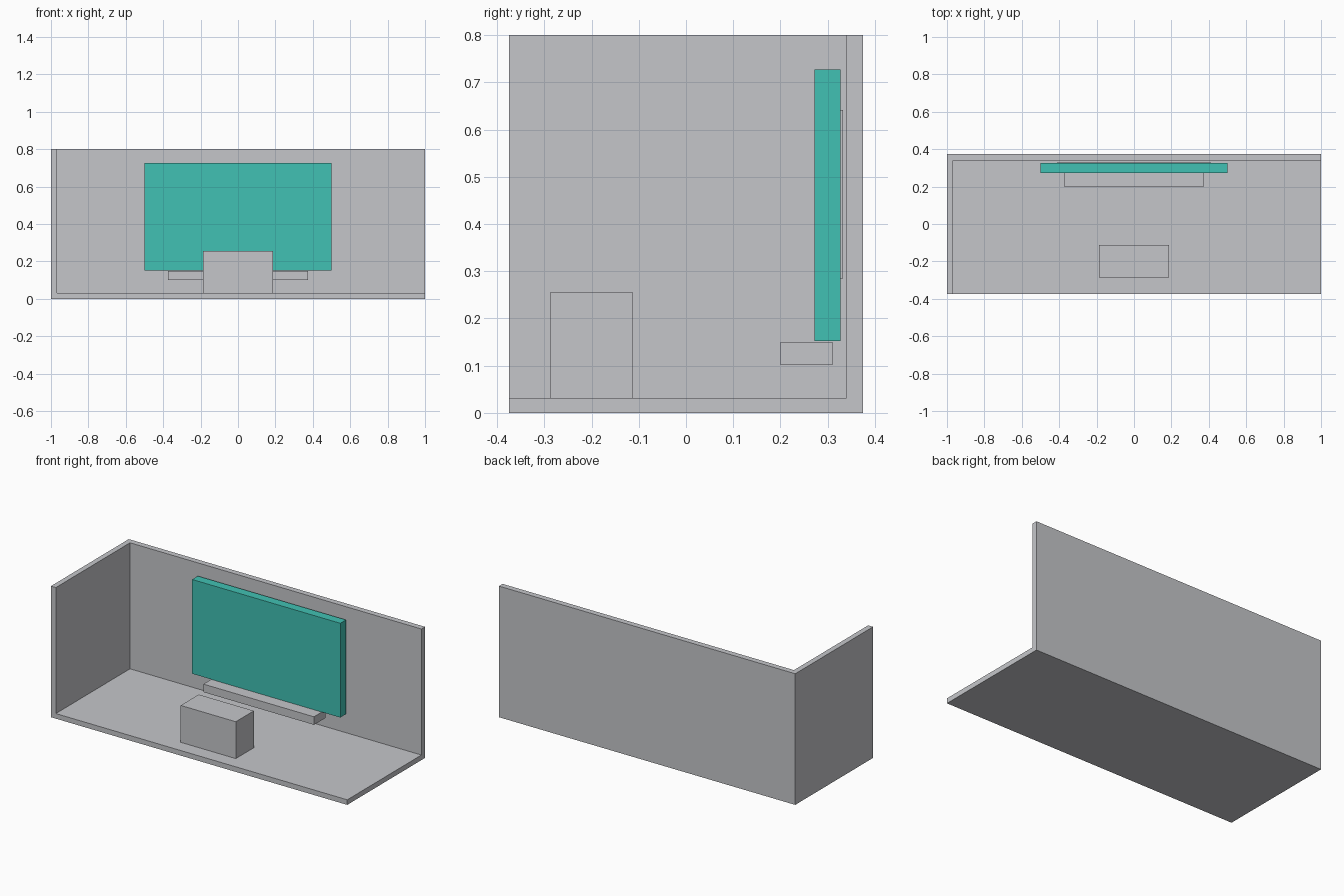
import bpy

cube = bpy.data.objects.get("Cube")
if cube:
    bpy.data.objects.remove(cube, do_unlink=True)


def material(name, rgb):
    mat = bpy.data.materials.new(name)
    mat.use_nodes = True
    color = (*rgb, 1)
    mat.diffuse_color = color
    mat.node_tree.nodes["Principled BSDF"].inputs["Base Color"].default_value = color
    return mat


def box(name, x, y, z, mat):
    """Box from its (low, high) range on each axis."""
    ranges = (x, y, z)
    bpy.ops.mesh.primitive_cube_add(size=1, location=[(a + b) / 2 for a, b in ranges])
    obj = bpy.context.object
    obj.name = name
    obj.scale = [b - a for a, b in ranges]
    bpy.ops.object.transform_apply(location=False, rotation=False, scale=True)
    obj.data.materials.append(mat)
    return obj


grey = material("light grey", (0.558, 0.565, 0.591))
teal = material("teal", (0.053, 0.533, 0.451))

# Room shell: floor, back wall and side wall left after hollowing a block
room = box("room_shell", (-1, 1), (-0.375, 0.375), (0, 0.8), grey)
hollow = box("room_cutter", (-0.967, 1.2), (-0.6, 0.34), (0.031, 1), grey)
hollow.hide_render = True
cut = room.modifiers.new("hollow", "BOOLEAN")
cut.operation = "DIFFERENCE"
cut.solver = "EXACT"
cut.object = hollow
bpy.context.view_layer.objects.active = room
bpy.ops.object.modifier_apply(modifier=cut.name)
bpy.data.objects.remove(hollow, do_unlink=True)

# Wall screen with its rear mount and the bar beneath
box("screen", (-0.5, 0.5), (0.272, 0.327), (0.152, 0.727), teal)
box("screen_mount", (-0.41, 0.41), (0.327, 0.332), (0.285, 0.641), grey)
box("sound_bar", (-0.373, 0.373), (0.2, 0.31), (0.101, 0.15), grey)

# Low block standing on the floor
box("floor_block", (-0.186, 0.186), (-0.287, -0.113), (0.031, 0.256), grey)
